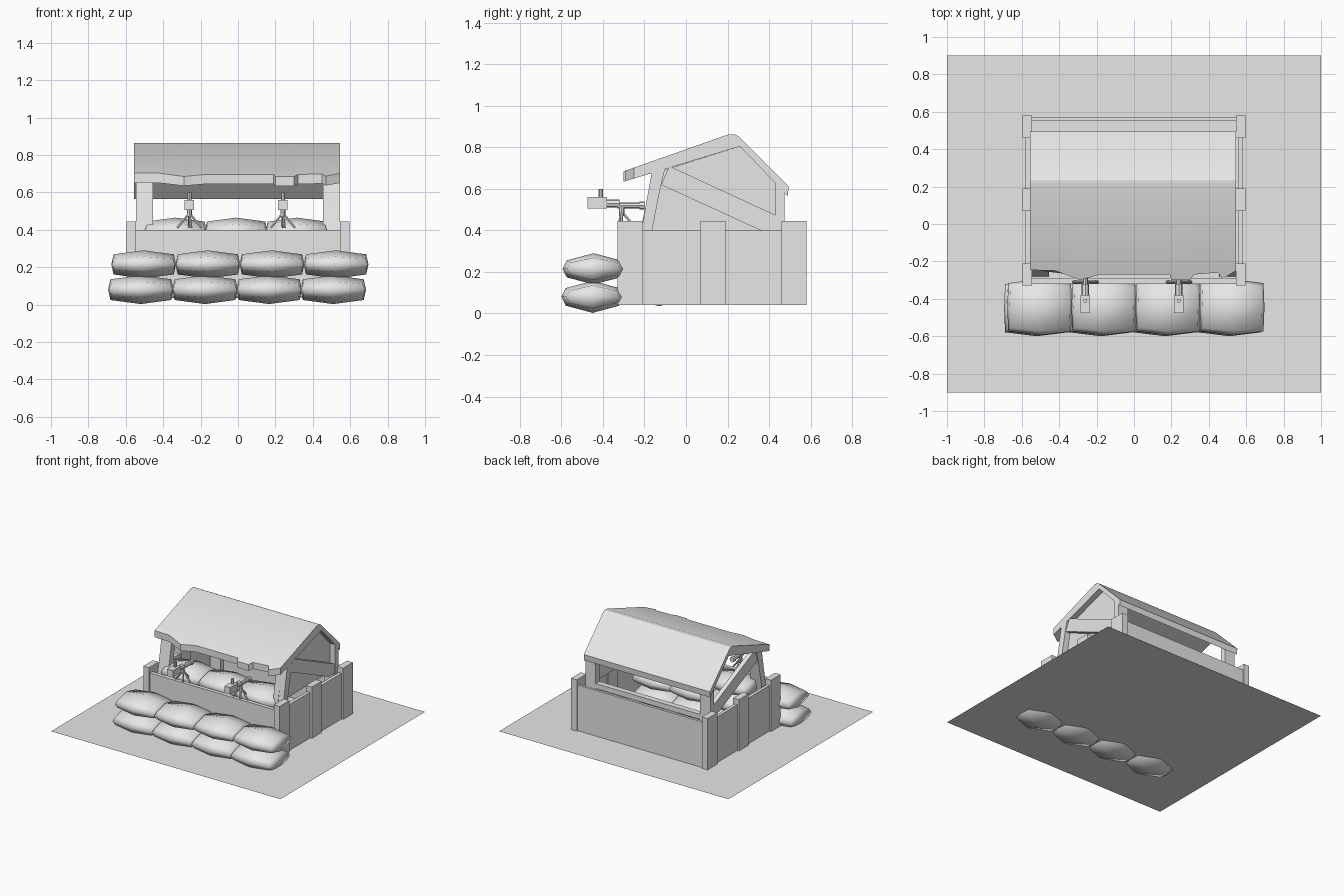
import bpy, bmesh, math
from mathutils import Vector

if "Cube" in bpy.data.objects:
    bpy.data.objects.remove(bpy.data.objects["Cube"])

grey = bpy.data.materials.new("plain grey")
grey.use_nodes = True
grey.diffuse_color = (0.8, 0.8, 0.8, 1)
grey.node_tree.nodes["Principled BSDF"].inputs["Base Color"].default_value = (0.8, 0.8, 0.8, 1)


def finish(bm, name, smooth=None):
    bmesh.ops.recalc_face_normals(bm, faces=bm.faces)
    mesh = bpy.data.meshes.new(name)
    bm.to_mesh(mesh)
    bm.free()
    mesh.materials.append(grey)
    ob = bpy.data.objects.new(name, mesh)
    bpy.context.scene.collection.objects.link(ob)
    if smooth:
        bpy.ops.object.select_all(action="DESELECT")
        ob.select_set(True)
        bpy.context.view_layer.objects.active = ob
        bpy.ops.object.shade_smooth_by_angle(angle=math.radians(smooth))
    return ob


def loft(name, rings, smooth=None):
    """Closed solid through a list of equal rings of points."""
    bm = bmesh.new()
    rows = [[bm.verts.new(p) for p in ring] for ring in rings]
    n = len(rows[0])
    for a, b in zip(rows, rows[1:]):
        for i in range(n):
            j = (i + 1) % n
            bm.faces.new((a[i], a[j], b[j], b[i]))
    bm.faces.new(rows[0])
    bm.faces.new(rows[-1])
    return finish(bm, name, smooth)


def prism(name, profile, x0, x1):
    """Side profile of (y, z) points extruded along x."""
    return loft(name, [[(x, y, z) for y, z in profile] for x in (x0, x1)])


def box(name, x0, x1, y0, y1, z0, z1):
    return prism(name, [(y0, z0), (y1, z0), (y1, z1), (y0, z1)], x0, x1)


def rod(name, start, end, radius, sides=8):
    a, b = Vector(start), Vector(end)
    turn = (b - a).to_track_quat("Z", "Y")
    circle = [Vector((math.cos(t), math.sin(t), 0)) * radius
              for t in (math.tau * i / sides for i in range(sides))]
    return loft(name, [[p + turn @ c for c in circle] for p in (a, b)], 40)


def sandbag(name, centre, half):
    """Low-poly pillow, fullest in the middle of every side."""
    bm = bmesh.new()
    bmesh.ops.create_cube(bm, size=2)
    bmesh.ops.subdivide_edges(bm, edges=bm.edges[:], cuts=1, use_grid_fill=True)
    for v in bm.verts:
        i, j, k = v.co
        x = i * (1 - 0.07 * abs(k)) * (1 - 0.03 * abs(j))
        y = j * (1 - 0.14 * abs(k)) * (1 - 0.14 * abs(i))
        z = k * (1 - 0.28 * abs(i)) * (1 - 0.45 * abs(j))
        v.co = Vector((x * half[0], y * half[1], z * half[2])) + Vector(centre)
    return finish(bm, name, 75)


# Ground sheet
bm = bmesh.new()
bm.faces.new([bm.verts.new((x, y, 0.04)) for x, y in ((-1, -.9), (1, -.9), (1, .9), (-1, .9))])
finish(bm, "ground_sheet")

# Low walls
box("front_wall", -.545, .545, -.32, -.29, .04, .40)
box("back_wall", -.56, .56, .55, .57, .04, .40)
for side, label in ((-1, "right"), (1, "left")):
    box(label + "_wall", side * .555, side * .58, -.30, .56, .04, .40)
    for place, y in (("front", -.33), ("middle", .07), ("back", .46)):
        box(f"{label}_{place}_wall_post", side * .545, side * .595, y, y + .12, .04, .445)

# Roof frame
for side, label in ((-1, "right"), (1, "left")):
    prism(label + "_front_roof_post",
          [(-.28, .04), (-.235, .04), (-.12, .62), (-.10, .70), (-.165, .68)],
          side * .455, side * .545)
    prism(label + "_rear_roof_post",
          [(.43, .04), (.475, .04), (.475, .59), (.43, .635)], side * .455, side * .545)
    prism(label + "_brace",
          [(-.12, .62), (-.08, .71), (.44, .47), (.44, .40), (.36, .40)],
          side * .505, side * .54)
prism("left_gable_panel",
      [(-.22, .40), (-.16, .675), (.26, .805), (.47, .59), (.47, .40)], .48, .50)
box("rear_beam", -.455, .455, .43, .475, .36, .40)

# Roof with a ragged front edge
front_edge = [(-.555, -.246), (-.42, -.25), (-.29, -.30), (-.18, -.27), (.19, -.27),
              (.2, -.30), (.3, -.30), (.32, -.27), (.45, -.26), (.47, -.295), (.545, -.25)]
loft("roof", [[(x, y, .685 + (y + .3) * .353), (x, .205, .863), (x, .235, .863),
               (x, .255, .852), (x, .495, .612), (x, .49, .565), (x, .26, .805),
               (x, y, .635 + (y + .3) * .304)] for x, y in front_edge], 20)

# Sandbags outside and inside the front wall
for i in range(4):
    x = (i - 1.5) * .343
    sandbag(f"lower_sandbag_{i}", (x - .005, -.45, .08), (.175, .15, .077))
    sandbag(f"upper_sandbag_{i}", (x + .01, -.445, .215), (.173, .15, .075))
for row in range(3):
    for i in range(3):
        sandbag(f"inner_sandbag_{row}_{i}", ((i - 1) * .325 - .01, -.13, .11 + row * .14),
                (.168, .14, .075))

# Mounted guns
for label, x in (("right", -.26), ("left", .24)):
    box(label + "_gun_body", x - .025, x + .025, -.475, -.38, .505, .56)
    rod(label + "_gun_sight", (x, -.41, .555), (x, -.41, .60), .011)
    rod(label + "_gun_sleeve", (x, -.39, .53), (x, -.32, .53), .02)
    rod(label + "_gun_barrel", (x, -.33, .52), (x, -.20, .52), .014)
    rod(label + "_gun_collar", (x, -.225, .52), (x, -.20, .52), .02)
    rod(label + "_tripod_hub", (x, -.31, .47), (x, -.31, .52), .013)
    for i, (dx, y) in enumerate(((-.065, -.31), (.065, -.31), (0, -.24), (.01, -.325))):
        rod(f"{label}_tripod_leg_{i}", (x, -.31, .49), (x + dx, y, .41), .007, 6)
